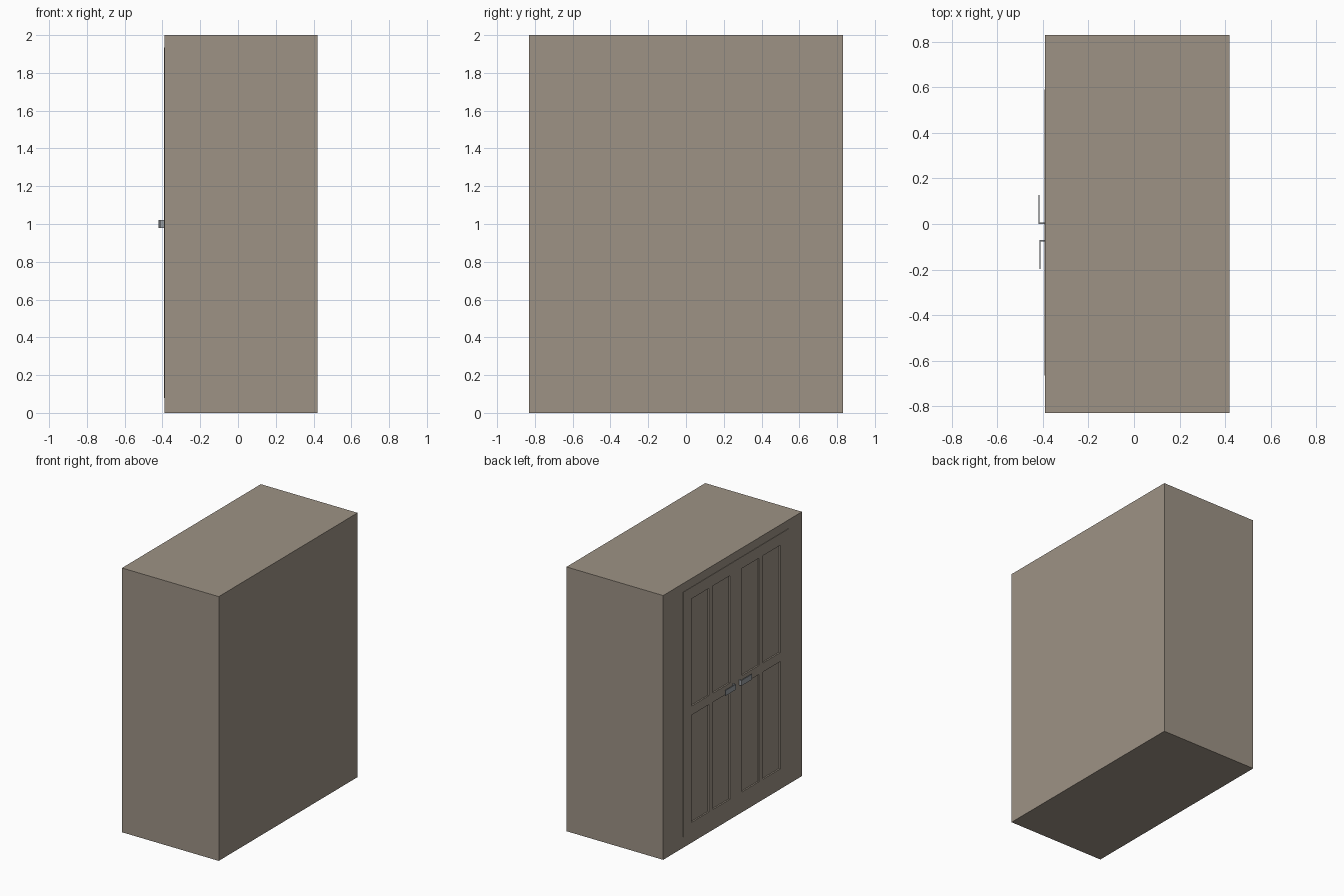
import bpy, bmesh

if "Cube" in bpy.data.objects:
    bpy.data.objects.remove(bpy.data.objects["Cube"])

wood = bpy.data.materials.new("taupe_wood")
wood.diffuse_color = (0.34, 0.29, 0.235, 1)
wood.use_nodes = True
wood.node_tree.nodes["Principled BSDF"].inputs["Base Color"].default_value = wood.diffuse_color
metal = bpy.data.materials.new("grey_metal")
metal.diffuse_color = (0.33, 0.35, 0.37, 1)
metal.use_nodes = True
metal.node_tree.nodes["Principled BSDF"].inputs["Base Color"].default_value = metal.diffuse_color


def boxes(name, spans, mat=None):
    """One object made of boxes given as (x0, x1, y0, y1, z0, z1)."""
    bm = bmesh.new()
    for x0, x1, y0, y1, z0, z1 in spans:
        verts = bmesh.ops.create_cube(bm, size=1)["verts"]
        bmesh.ops.scale(bm, vec=(x1 - x0, y1 - y0, z1 - z0), verts=verts)
        bmesh.ops.translate(bm, vec=((x0 + x1) / 2, (y0 + y1) / 2, (z0 + z1) / 2), verts=verts)
    me = bpy.data.meshes.new(name)
    bm.to_mesh(me)
    bm.free()
    ob = bpy.data.objects.new(name, me)
    bpy.context.collection.objects.link(ob)
    if mat:
        me.materials.append(mat)
    return ob


def handle(name, profile, z0, z1):
    """Bent plate: an L outline in plan, extruded upward."""
    bm = bmesh.new()
    face = bm.faces.new([bm.verts.new((x, y, z0)) for x, y in profile])
    ext = bmesh.ops.extrude_face_region(bm, geom=[face])["geom"]
    bmesh.ops.translate(bm, vec=(0, 0, z1 - z0),
                        verts=[v for v in ext if isinstance(v, bmesh.types.BMVert)])
    bmesh.ops.recalc_face_normals(bm, faces=bm.faces)
    me = bpy.data.meshes.new(name)
    bm.to_mesh(me)
    bm.free()
    me.materials.append(metal)
    bpy.context.collection.objects.link(bpy.data.objects.new(name, me))


# Cabinet body and the slightly raised door front on the -x side
body = boxes("cabinet_body", [(-0.39, 0.42, -0.83, 0.83, 0, 2)], wood)
door = boxes("door_front", [(-0.393, -0.386, -0.665, 0.59, 0.08, 1.935)], wood)

# Recessed door panels: four columns, two rows
columns = [(0.289, 0.493), (0.036, 0.24), (-0.313, -0.108), (-0.566, -0.361)]
rows = [(0.156, 0.968), (1.036, 1.848)]
cutter = boxes("panel_cutter", [(-0.45, -0.382, *c, *r) for c in columns for r in rows])
cutter.hide_render = True
cutter.hide_viewport = True
for ob in (body, door):
    mod = ob.modifiers.new("panel_recesses", "BOOLEAN")
    mod.operation = "DIFFERENCE"
    mod.solver = "EXACT"
    mod.object = cutter

# Pair of L-shaped lever handles pointing away from each other
for name, y, side, x in (("left_handle", 0.0, 1, -0.42), ("right_handle", -0.07, -1, -0.416)):
    t = 0.006
    outline = [(-0.388, 0), (x, 0), (x, 0.127), (x + t, 0.127), (x + t, t), (-0.388, t)]
    handle(name, [(px, y + side * py) for px, py in outline], 0.98, 1.02)
